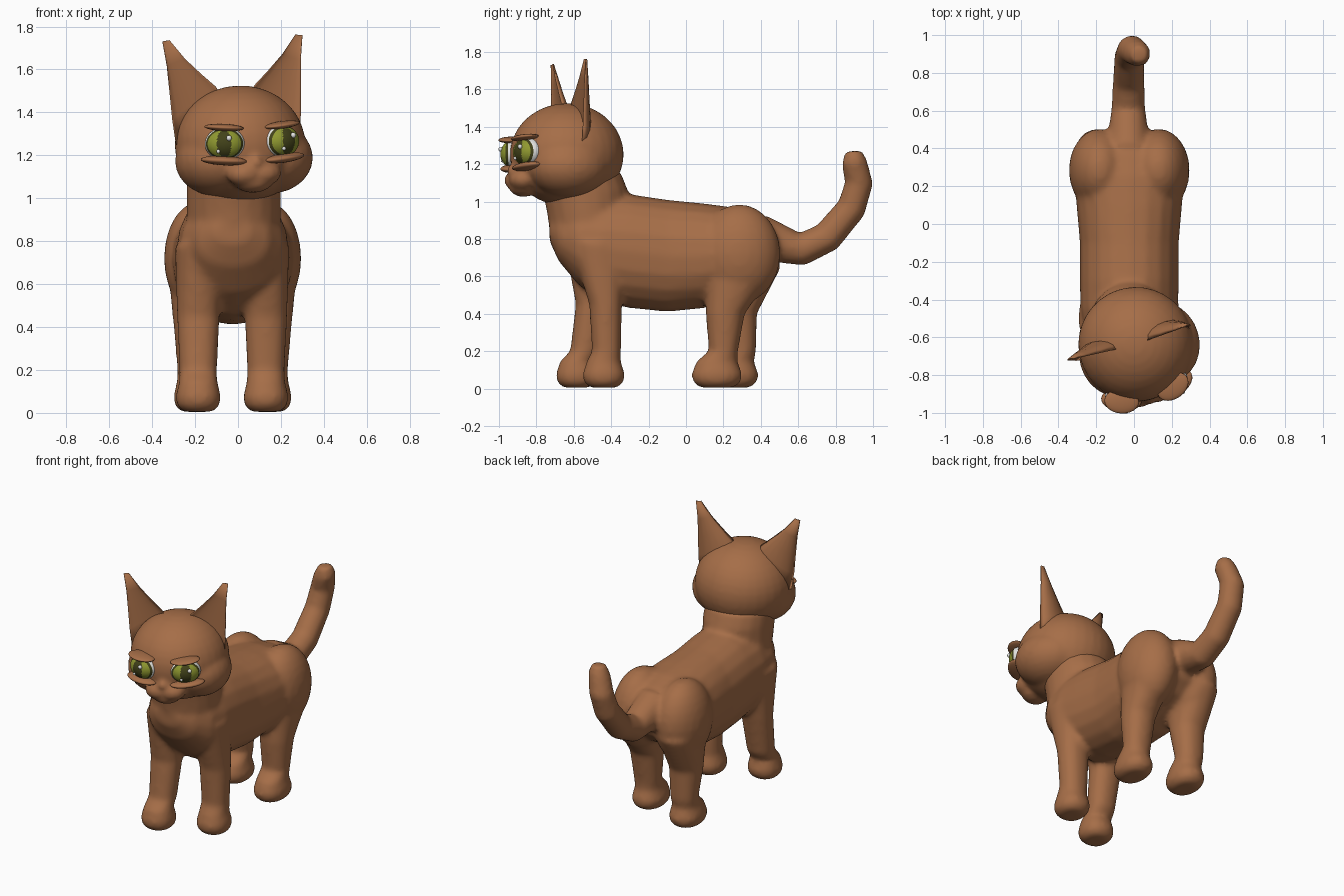
import bpy, bmesh, math
from mathutils import Matrix, Vector

if "Cube" in bpy.data.objects:
    bpy.data.objects.remove(bpy.data.objects["Cube"])

XC = -0.025                      # body midline
HEAD = (Matrix.Translation((0.0, -0.64, 1.24))
        @ Matrix.Rotation(math.radians(16), 4, 'Z')
        @ Matrix.Rotation(math.radians(-2.5), 4, 'Y'))


def material(name, rgb):
    m = bpy.data.materials.new(name)
    m.diffuse_color = (*rgb, 1)
    m.use_nodes = True
    m.node_tree.nodes["Principled BSDF"].inputs["Base Color"].default_value = m.diffuse_color
    return m


FUR = material("brown_fur", (0.38, 0.155, 0.064))
GREEN = material("iris_green", (0.28, 0.32, 0.03))
DARK = material("pupil_dark_olive", (0.055, 0.055, 0.01))
WHITE = material("eye_white", (0.8, 0.8, 0.78))


def ellipse(center, ua, va, n=20, p=2.0):
    """Superellipse ring around center spanned by two half-axis vectors."""
    pts = []
    for i in range(n):
        a = 2 * math.pi * i / n
        c, s = math.cos(a), math.sin(a)
        pts.append(Vector(center)
                   + Vector(ua) * math.copysign(abs(c) ** (2 / p), c)
                   + Vector(va) * math.copysign(abs(s) ** (2 / p), s))
    return pts


def loft(bm, rings):
    """Closed tube through rings with equal point counts."""
    rows = [[bm.verts.new(p) for p in r] for r in rings]
    faces = []
    n = len(rows[0])
    for a, b in zip(rows, rows[1:]):
        for i in range(n):
            j = (i + 1) % n
            faces.append(bm.faces.new((a[i], a[j], b[j], b[i])))
    faces.append(bm.faces.new(rows[0][::-1]))
    faces.append(bm.faces.new(rows[-1]))
    bmesh.ops.recalc_face_normals(bm, faces=faces)


def ball(bm, center, radii, rot=None, seg=24):
    m = Matrix.Translation(center) @ (rot or Matrix()) @ Matrix.Diagonal((*radii, 1))
    bmesh.ops.create_uvsphere(bm, u_segments=seg, v_segments=seg // 2 + 2,
                              radius=1, matrix=m)


def finish(bm, name, mats=(FUR,), matrix=None, voxel=0, smooth=0):
    me = bpy.data.meshes.new(name)
    bm.to_mesh(me)
    bm.free()
    ob = bpy.data.objects.new(name, me)
    bpy.context.collection.objects.link(ob)
    for m in mats:
        me.materials.append(m)
    for f in me.polygons:
        f.use_smooth = True
    if matrix is not None:
        ob.matrix_world = matrix
    if voxel:
        r = ob.modifiers.new("blend", 'REMESH')
        r.mode = 'VOXEL'
        r.voxel_size = voxel
        r.use_smooth_shade = True
        s = ob.modifiers.new("soften", 'SMOOTH')
        s.factor = 0.5
        s.iterations = smooth
    return ob


# Body: torso, neck, haunches, legs and tail blended into one skin
bm = bmesh.new()
torso = [(-.73, .79, .90, .08), (-.68, .68, .95, .17), (-.58, .56, 1.0, .24),
         (-.45, .46, 1.04, .26), (-.30, .43, 1.04, .262), (-.1, .41, 1.01, .262),
         (.1, .43, .99, .28), (.25, .50, .97, .29), (.38, .56, .93, .26),
         (.46, .64, .86, .18)]
loft(bm, [ellipse((XC, y, (a + b) / 2), (w, 0, 0), (0, 0, (b - a) / 2), p=2.2)
          for y, a, b, w in torso])
neck = [(.78, -.49, .23, .22), (.95, -.53, .215, .22),
        (1.06, -.54, .23, .22), (1.16, -.57, .22, .22)]
loft(bm, [ellipse((XC + .005, y, z), (rx, 0, 0), (0, ry, 0))
          for z, y, ry, rx in neck])
for side in (-1, 1):
    ball(bm, (XC + side * .155, .285, .72), (.165, .22, .265))


def leg(x, top, mid, ankle, paw):
    """Each station is (z, y, half width, half depth); paw is (y, half depth)."""
    rings = [top, mid, ankle, (.145, paw[0], .09, paw[1] * .8),
             (.075, paw[0], .107, paw[1]), (.035, paw[0], .1, paw[1] * .93),
             (.005, paw[0], .07, paw[1] * .65)]
    loft(bm, [ellipse((x, y, z), (rx, 0, 0), (0, ry, 0), 16, 2.2)
              for z, y, rx, ry in rings])


leg(.13, (.78, -.47, .11, .15), (.45, -.43, .10, .088), (.20, -.425, .088, .078), (-.44, .115))
leg(-.185, (.78, -.50, .11, .15), (.45, -.50, .10, .09), (.20, -.54, .088, .08), (-.585, .112))
leg(.145, (.65, .30, .13, .19), (.40, .21, .105, .105), (.20, .20, .088, .078), (.165, .138))
leg(-.195, (.65, .32, .13, .19), (.40, .275, .105, .105), (.20, .295, .088, .08), (.255, .135))

tail = [(-.03, .38, .82, .12), (-.03, .50, .775, .105), (-.03, .62, .745, .09),
        (-.028, .755, .81, .085), (-.025, .885, .965, .08), (-.012, .925, 1.10, .077),
        (.02, .90, 1.21, .07), (.028, .895, 1.27, .045)]
rings = []
for i, (x, y, z, r) in enumerate(tail):
    a, b = tail[max(i - 1, 0)], tail[min(i + 1, len(tail) - 1)]
    d = Vector((0, b[1] - a[1], b[2] - a[2])).normalized()
    rings.append(ellipse((x, y, z), (r, 0, 0), Vector((0, -d.z, d.y)) * r, 14))
loft(bm, rings)
finish(bm, "body", voxel=.016, smooth=8)

# Head: skull, cheeks, muzzle, chin and nose
bm = bmesh.new()
ball(bm, (.01, 0, .01), (.305, .305, .275), seg=32)
for side in (-1, 1):
    ball(bm, (.018 + side * .13, -.03, -.06), (.195, .22, .165))
    ball(bm, (side * .045, -.255, -.125), (.085, .075, .06))
ball(bm, (0, -.24, -.165), (.09, .075, .05))
ball(bm, (0, -.285, -.075), (.04, .045, .035))
finish(bm, "head", matrix=HEAD, voxel=.014, smooth=7)

# Ears: tapered crescents, hollow towards the front
ear = [(.04, .20, .30, .02, .085), (.095, .285, .312, .14, .07),
       (.16, .345, .318, .26, .052), (.235, .42, .325, .39, .034),
       (.305, .51, .34, .505, .012)]
for side, label in ((-1, "left"), (1, "right")):
    bm = bmesh.new()
    rings = []
    for xi, zi, xo, zo, t in ear:
        ring = []
        for k in range(16):
            a = 2 * math.pi * k / 16
            u, s = math.cos(a), math.sin(a)
            y = t * s if s > 0 else t * s * -.3
            w = (u + 1) / 2
            ring.append(Vector((side * (xi + (xo - xi) * w),
                                .02 + y - .02 * t / .085, zi + (zo - zi) * w)))
        rings.append(ring)
    loft(bm, rings)
    finish(bm, label + "_ear", matrix=HEAD)

# Eyes with coloured rings, highlights and eyelids
for side, label in ((-1, "left"), (1, "right")):
    place = (HEAD @ Matrix.Translation((side * .134, -.25, .02))
             @ Matrix.Rotation(math.radians(side * 20), 4, 'Z'))
    bm = bmesh.new()
    bmesh.ops.create_uvsphere(bm, u_segments=48, v_segments=32, radius=1,
                              matrix=Matrix.Rotation(math.pi / 2, 4, 'X'))
    for f in bm.faces:
        c = f.calc_center_median()
        r = math.hypot(c.x, c.z)
        if c.y > 0 or r > .93:
            f.material_index = 2
        elif r > .85 or (c.x / .36) ** 2 + (c.z / .8) ** 2 < 1:
            f.material_index = 1
    bmesh.ops.scale(bm, vec=(.094, .075, .077), verts=bm.verts)
    finish(bm, label + "_eye", (GREEN, DARK, WHITE), place)

    bm = bmesh.new()
    ball(bm, (.025, -.072, .026), (.013, .012, .013), seg=12)
    ball(bm, (-.028, -.066, -.034), (.009, .009, .009), seg=12)
    finish(bm, label + "_eye_highlights", (WHITE,), place)

    bm = bmesh.new()
    tilt = Matrix.Rotation(math.radians(side * -5), 4, 'Y')
    ball(bm, (0, -.02, .076), (.092, .065, .017), tilt)
    ball(bm, (side * .008, -.015, -.078), (.108, .062, .022), tilt)
    finish(bm, label + "_eyelids", matrix=place)
